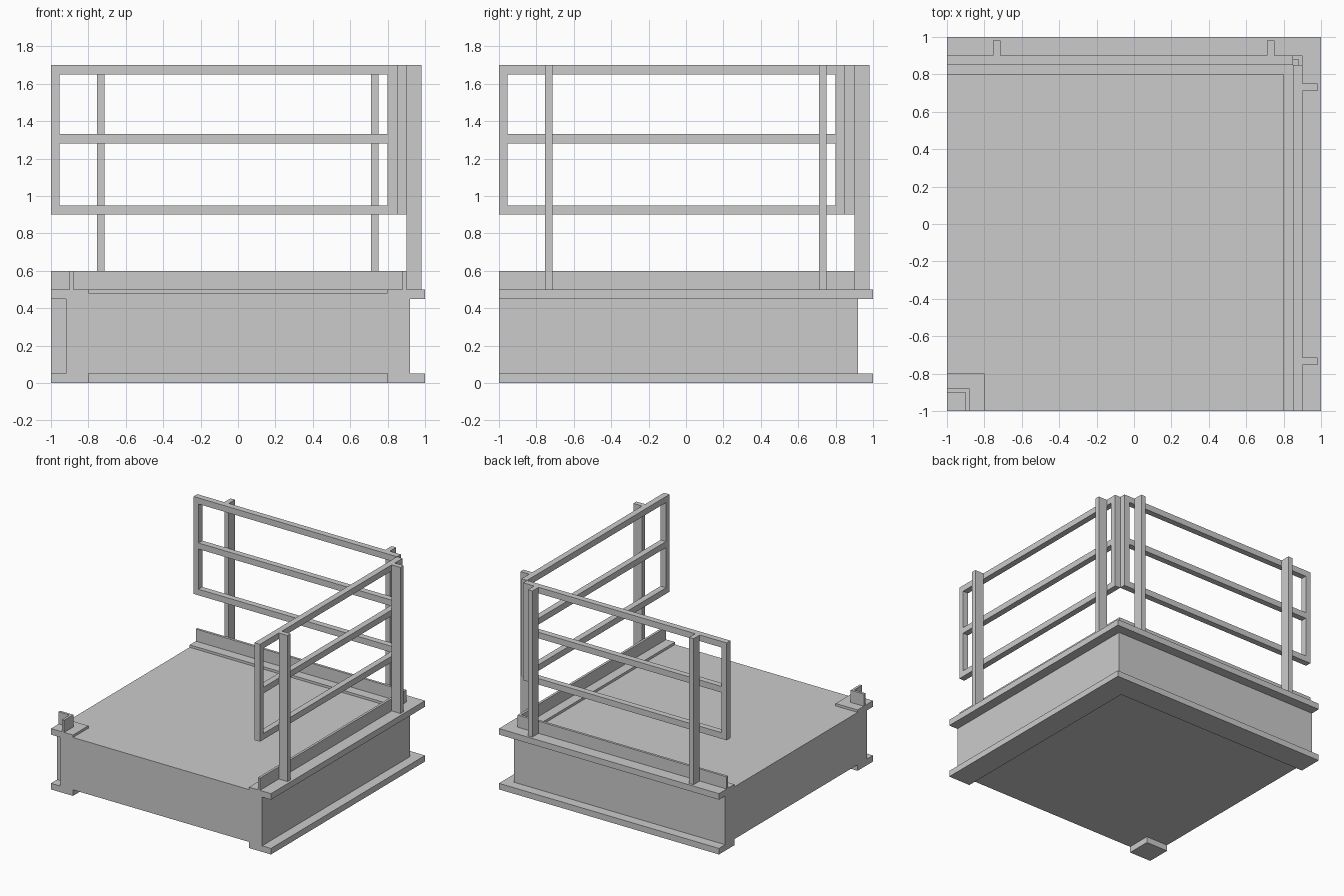
import bpy
import bmesh

if "Cube" in bpy.data.objects:
    bpy.data.objects.remove(bpy.data.objects["Cube"])


def prisms(name, parts):
    """One object made of outlines (x, y) extruded from z0 to z1."""
    bm = bmesh.new()
    for outline, z0, z1 in parts:
        face = bm.faces.new([bm.verts.new((x, y, z0)) for x, y in outline])
        ext = bmesh.ops.extrude_face_region(bm, geom=[face], use_keep_orig=True)
        verts = [v for v in ext["geom"] if isinstance(v, bmesh.types.BMVert)]
        bmesh.ops.translate(bm, verts=verts, vec=(0, 0, z1 - z0))
    bmesh.ops.recalc_face_normals(bm, faces=bm.faces)
    mesh = bpy.data.meshes.new(name)
    bm.to_mesh(mesh)
    bm.free()
    obj = bpy.data.objects.new(name, mesh)
    bpy.context.collection.objects.link(obj)
    return obj


def rect(x0, x1, y0, y1):
    return [(x0, y0), (x1, y0), (x1, y1), (x0, y1)]


def notched(far, near):
    """Square with its front left corner cut out up to 'near'."""
    return [(near, -1), (far, -1), (far, far), (-1, far), (-1, near), (near, near)]


def ell(inner, outer):
    """L-shaped strip along the right and back edges."""
    return [(inner, -1), (outer, -1), (outer, outer), (-1, outer), (-1, inner), (inner, inner)]


def swap(parts):
    """Mirror across the diagonal, turning back parts into right parts."""
    return [([(y, x) for x, y in o], a, b) for o, a, b in parts]


# Platform body and deck
prisms("platform_body", [(notched(0.92, -0.92), 0.05, 0.45)])
corner = -0.8
prisms("deck", [(notched(0.8, corner), 0.45, 0.48)])

# Beam flanges on the outer edges and at the inner corner
for label, z in (("bottom", 0), ("top", 0.45)):
    prisms(label + "_edge_flange", [(ell(0.8, 1), z, z + 0.05)])
    prisms(label + "_corner_flange", [(rect(-1, corner, -1, corner), z, z + 0.05)])

# Toe boards
prisms("edge_toe_board", [(ell(0.88, 0.9), 0.5, 0.6)])
prisms("corner_toe_board", [(ell(-0.9, -0.88), 0.5, 0.6)])

# Railing frame: two end uprights and three rails
frame = [(rect(-1, -0.955, 0.85, 0.9), 0.9, 1.7),
         (rect(0.8, 0.85, 0.85, 0.9), 0.9, 1.7)]
frame += [(rect(-0.955, 0.8, 0.85, 0.9), z, z + 0.05) for z in (0.9, 1.28, 1.65)]
prisms("back_railing", frame)
prisms("right_railing", swap(frame))

# Railing posts
for label, x in (("a", -0.735), ("b", 0.73)):
    post = [(rect(x - 0.02, x + 0.02, 0.9, 0.98), 0.5, 1.7)]
    prisms("back_post_" + label, post)
    prisms("right_post_" + label, swap(post))
